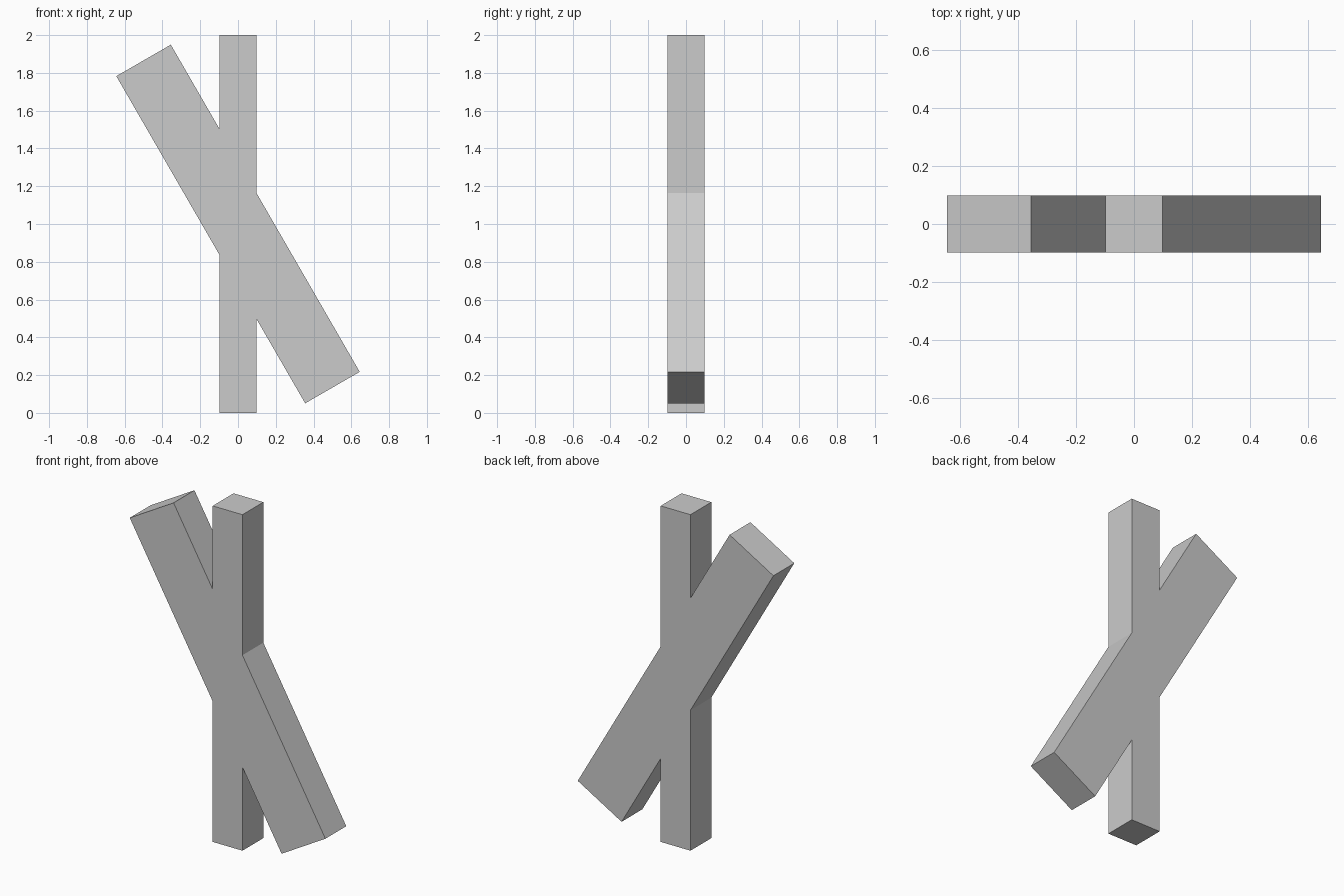
import bpy, bmesh
from math import sin, cos, radians

if "Cube" in bpy.data.objects:
    bpy.data.objects.remove(bpy.data.objects["Cube"])

HALF = 0.098            # half thickness of the post, and half depth of everything
BAR_W, BAR_L = 1 / 6, 1.0   # half width and half length of the leaning bar
TILT = radians(30)
s, c = sin(TILT), cos(TILT)


def bar_point(along, across):
    # point on the leaning bar, relative to the crossing centre
    return (along * s + across * c, -along * c + across * s)


def edge_height(x, across):
    # height where a long edge of the bar meets the vertical line x
    return (across - x * c) / s


# Right half of the crossed outline, from bottom to top
half = [
    (HALF, -1),
    (HALF, edge_height(HALF, -BAR_W)),
    bar_point(BAR_L, -BAR_W),
    bar_point(BAR_L, BAR_W),
    (HALF, edge_height(HALF, BAR_W)),
    (HALF, 1),
]
# The left half is the same outline turned by 180 degrees
outline = half + [(-x, -z) for x, z in half]

# Extrude the joined outline through the depth
bm = bmesh.new()
front = bm.faces.new([bm.verts.new((x, -HALF, z + 1)) for x, z in outline])
back = bmesh.ops.extrude_face_region(bm, geom=[front], use_keep_orig=True)["geom"]
bmesh.ops.translate(bm, vec=(0, 2 * HALF, 0),
                    verts=[v for v in back if isinstance(v, bmesh.types.BMVert)])
bmesh.ops.recalc_face_normals(bm, faces=bm.faces)

mesh = bpy.data.meshes.new("crossed_bars")
bm.to_mesh(mesh)
bm.free()
bpy.context.collection.objects.link(bpy.data.objects.new("crossed_bars", mesh))
